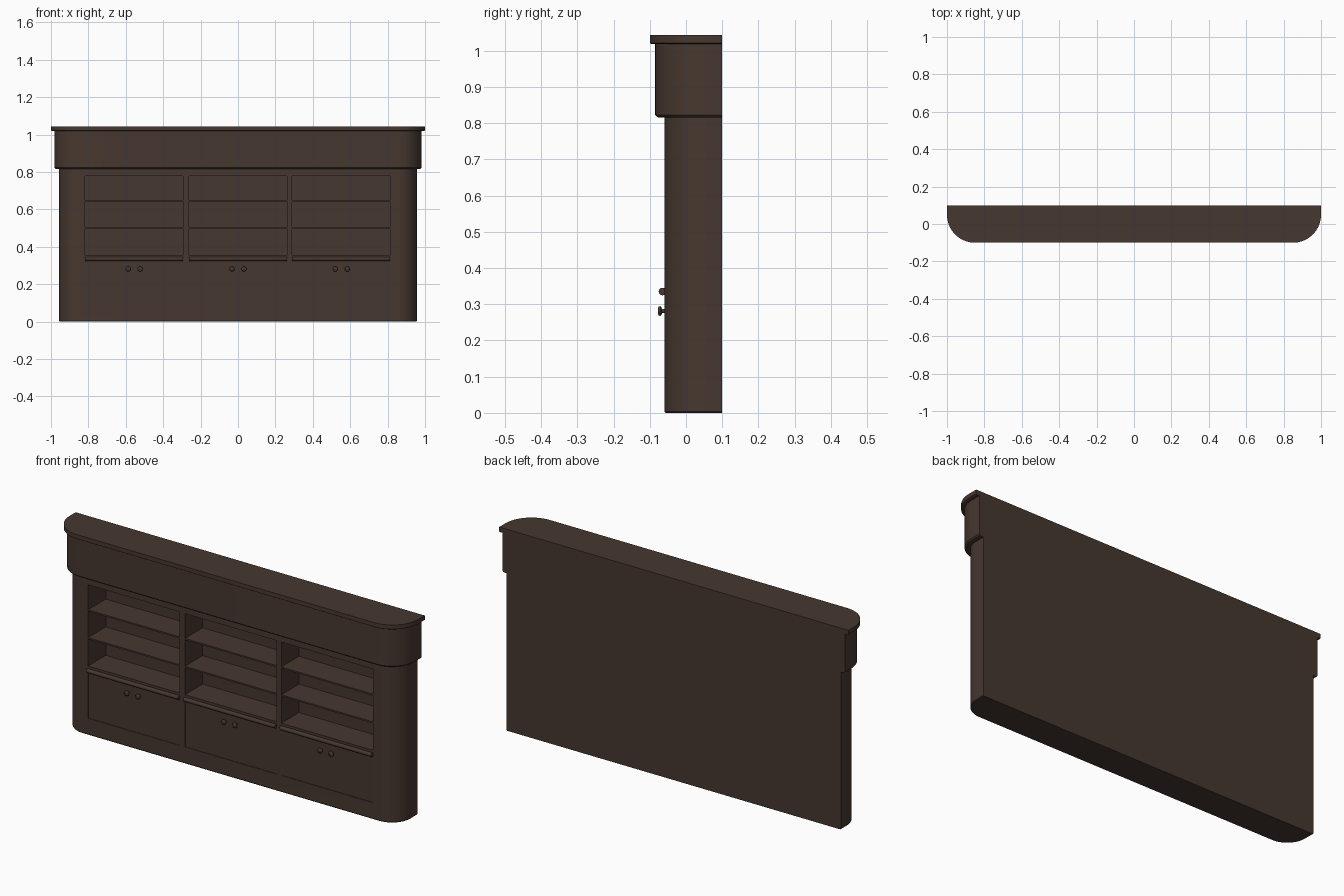
import bpy, bmesh, math
from mathutils import Matrix

if "Cube" in bpy.data.objects:
    bpy.data.objects.remove(bpy.data.objects["Cube"])

wood = bpy.data.materials.new("dark_brown_wood")
wood.diffuse_color = (0.062, 0.039, 0.029, 1)
wood.use_nodes = True
wood.node_tree.nodes["Principled BSDF"].inputs["Base Color"].default_value = wood.diffuse_color
BACK = 0.10


def finish(bm, name):
    bmesh.ops.recalc_face_normals(bm, faces=bm.faces)
    me = bpy.data.meshes.new(name)
    bm.to_mesh(me)
    bm.free()
    ob = bpy.data.objects.new(name, me)
    me.materials.append(wood)
    bpy.context.collection.objects.link(ob)
    return ob


def smooth(ob, angle=30):
    bpy.ops.object.select_all(action='DESELECT')
    bpy.context.view_layer.objects.active = ob
    ob.select_set(True)
    bpy.ops.object.shade_smooth_by_angle(angle=math.radians(angle))


def outline(hw, front, r, n=16):
    """Plan outline with a flat back and two round front corners."""
    pts = [(hw, BACK)]
    for sx in (1, -1):
        arc = [(sx * (hw - r + r * math.cos(i * math.pi / 2 / n)),
                front + r - r * math.sin(i * math.pi / 2 / n)) for i in range(n + 1)]
        pts += arc if sx == 1 else arc[::-1]
    return pts + [(-hw, BACK)]


def rounded_slab(name, hw, front, r, levels):
    """Stack of outlines; each level is (z, inset from the full outline)."""
    bm = bmesh.new()
    rings = [[bm.verts.new((x, y, z)) for x, y in outline(hw - d, front + d, r - d)]
             for z, d in levels]
    for a, b in zip(rings, rings[1:]):
        for i in range(len(a)):
            j = (i + 1) % len(a)
            bm.faces.new((a[i], a[j], b[j], b[i]))
    bm.faces.new(rings[0])
    bm.faces.new(rings[-1])
    return finish(bm, name)


def add_box(bm, x0, x1, y0, y1, z0, z1):
    m = Matrix.Translation(((x0 + x1) / 2, (y0 + y1) / 2, (z0 + z1) / 2))
    bmesh.ops.create_cube(bm, size=1, matrix=m @ Matrix.Diagonal((x1 - x0, y1 - y0, z1 - z0, 1)))


# Main carcass, overhanging frieze and top slab
body = rounded_slab("cabinet_body", 0.957, -0.06, 0.107, [(0, 0.003), (0.004, 0), (0.83, 0)])
frieze = rounded_slab("frieze", 0.982, -0.085, 0.13,
                      [(0.815, 0.012), (0.817, 0.005), (0.823, 0), (1.025, 0)])
top = rounded_slab("top_slab", 1.0, -0.10, 0.15,
                   [(1.018, 0.005), (1.021, 0), (1.043, 0)])

# Openings: three shelf bays and a shallow door recess in each column
columns = (-0.555, 0.0, 0.552)
HALF = 0.262
cut = bmesh.new()
for cx in columns:
    for z0, z1 in ((0.357, 0.496), (0.504, 0.640), (0.648, 0.777)):
        add_box(cut, cx - HALF, cx + HALF, -0.2, 0.085, z0, z1)
    add_box(cut, cx - HALF, cx + HALF, -0.2, -0.057, 0.086, 0.326)
cutter = finish(cut, "opening_cutter")
cutter.hide_render = True
mod = body.modifiers.new("openings", 'BOOLEAN')
mod.operation = 'DIFFERENCE'
mod.solver = 'EXACT'
mod.object = cutter
bpy.context.view_layer.objects.active = body
bpy.ops.object.modifier_apply(modifier=mod.name)
bpy.data.objects.remove(cutter)

for ob in (body, frieze, top):
    smooth(ob)

# Round nosing above each door, and a pair of knobs
KNOB = [(0.006, -0.055), (0.005, -0.066), (0.011, -0.068), (0.0135, -0.071),
        (0.0125, -0.075), (0.008, -0.0775)]
for cx in columns:
    bm = bmesh.new()
    bmesh.ops.create_cone(bm, cap_ends=True, segments=20, radius1=0.0105, radius2=0.0105,
                          depth=2 * HALF, matrix=Matrix.Translation((cx, -0.065, 0.335))
                          @ Matrix.Rotation(math.pi / 2, 4, 'Y'))
    smooth(finish(bm, "counter_nosing"))
    for s in (-1, 1):
        bm = bmesh.new()
        n = 20
        rings = [[bm.verts.new((cx + s * 0.032 + r * math.cos(2 * math.pi * i / n), y,
                                0.281 + r * math.sin(2 * math.pi * i / n))) for i in range(n)]
                 for r, y in KNOB]
        for a, b in zip(rings, rings[1:]):
            for i in range(n):
                bm.faces.new((a[i], a[(i + 1) % n], b[(i + 1) % n], b[i]))
        bm.faces.new(rings[0])
        bm.faces.new(rings[-1])
        smooth(finish(bm, "door_knob"), 50)
